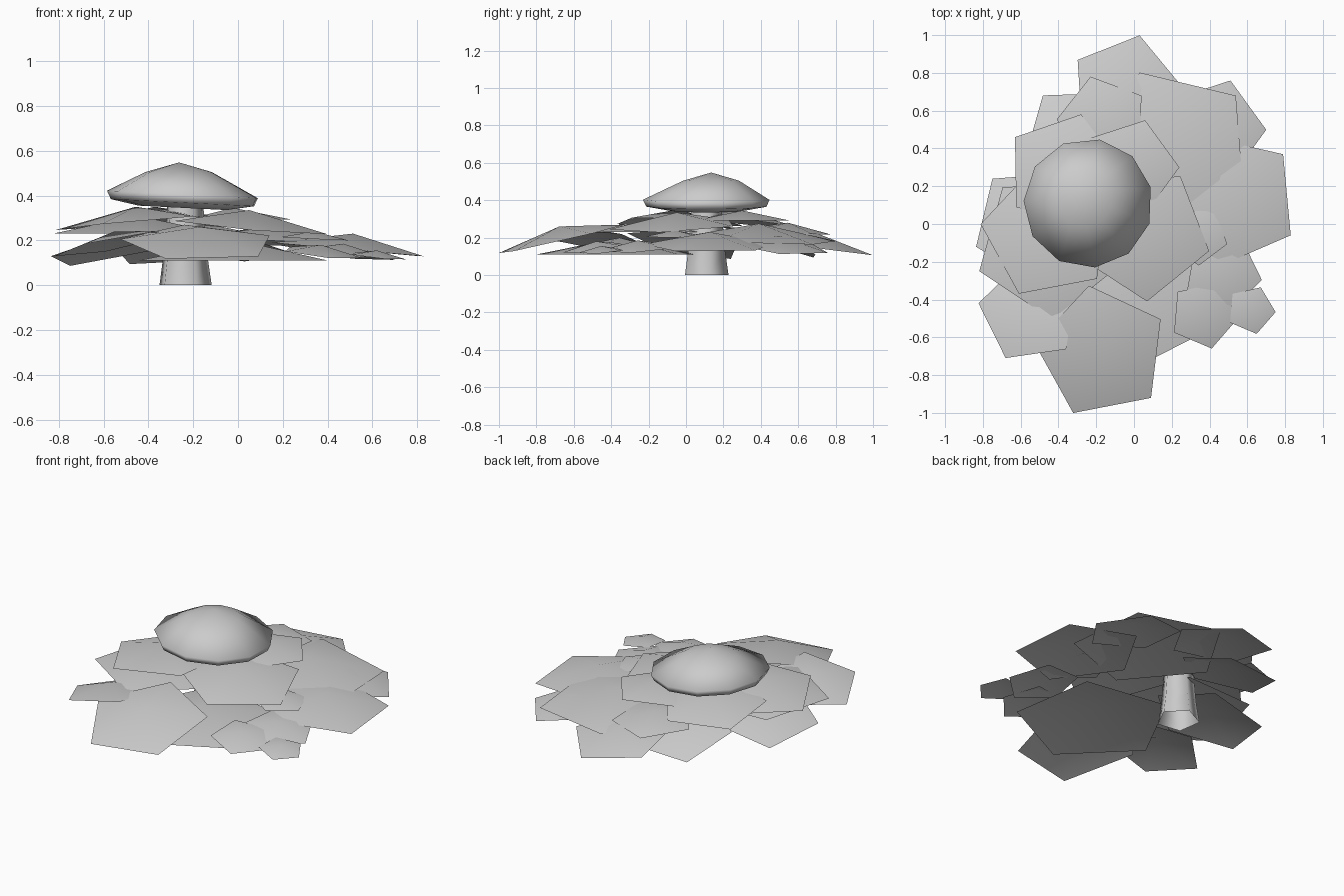
import bpy, bmesh
from math import sin, cos, radians, pi
from mathutils import Vector

cube = bpy.data.objects.get("Cube")
if cube:
    bpy.data.objects.remove(cube)

GREY = (0.6, 0.6, 0.6, 1)
mat = bpy.data.materials.new("plain grey")
mat.use_nodes = True
mat.diffuse_color = GREY
mat.node_tree.nodes["Principled BSDF"].inputs["Base Color"].default_value = GREY

STEM = Vector((-0.24, 0.105))


def finish(name, bm, angle):
    mesh = bpy.data.meshes.new(name)
    bm.to_mesh(mesh)
    bm.free()
    mesh.materials.append(mat)
    ob = bpy.data.objects.new(name, mesh)
    bpy.context.collection.objects.link(ob)
    bpy.ops.object.select_all(action='DESELECT')
    ob.select_set(True)
    bpy.context.view_layer.objects.active = ob
    bpy.ops.object.shade_smooth_by_angle(angle=radians(angle))
    return ob


def leaf(name, x, y, r, turn, top, tilt, downhill=None):
    """Shallow open five-sided cone, leaning away from the stem or downhill."""
    bm = bmesh.new()
    if downhill is None:
        out = (Vector((x, y)) - STEM).normalized()
    else:
        out = Vector((cos(radians(downhill)), sin(radians(downhill))))
    rim = []
    for i in range(5):
        a = radians(turn + 72 * i)
        off = Vector((cos(a), sin(a))) * r
        z = top - 0.2 * r - tilt * off.dot(out)
        rim.append(bm.verts.new((x + off.x, y + off.y, z)))
    apex = bm.verts.new((x, y, top))
    for i in range(5):
        bm.faces.new((rim[i], rim[(i + 1) % 5], apex))
    finish(name, bm, 40)


def lathe(name, centre, profile, sides, turn, angle):
    """Turned open surface; the profile runs from top to bottom."""
    bm = bmesh.new()
    rings = []
    for r, z in profile:
        rings.append([bm.verts.new((centre.x + r * cos(turn + 2 * pi * i / sides),
                                    centre.y + r * sin(turn + 2 * pi * i / sides), z))
                      for i in range(sides)])
    for a, b in zip(rings, rings[1:]):
        for i in range(sides):
            j = (i + 1) % sides
            bm.faces.new((a[j], a[i], b[i], b[j]))
    bmesh.ops.remove_doubles(bm, verts=bm.verts, dist=0.0005)
    bmesh.ops.recalc_face_normals(bm, faces=bm.faces)
    return finish(name, bm, angle)


# Stem and cap
lathe("stem", STEM, [(0.085, 0.37), (0.105, 0.13), (0.124, 0)], 5, radians(225), 80)
cap = lathe("cap", Vector((-0.243, 0.11)),
            [(0.0001, 0.548), (0.15, 0.505), (0.342, 0.405), (0.325, 0.368),
             (0.2, 0.345), (0.0001, 0.35)], 11, 0.25, 120)
for v in cap.data.vertices:
    if v.co.z < 0.45:
        v.co.z -= 0.05 * (v.co.x + 0.245)
    else:
        v.co.x -= 0.02
        v.co.y += 0.025

# Leaves: x, y, radius, turn, apex height, tilt, downhill direction
leaf("back_leaf", -0.045, 0.708, 0.30, 75.6, 0.22, 0.18)
leaf("large_back_left_leaf", 0.20, 0.39, 0.446, 40.5, 0.275, 0.05)
leaf("left_leaf", 0.514, 0.127, 0.367, 41.4, 0.23, 0.09)
leaf("back_left_leaf", 0.426, 0.499, 0.274, 72, 0.21, 0.18)
leaf("back_right_leaf", -0.31, 0.46, 0.28, 128, 0.23, 0.32)
leaf("upper_back_leaf", -0.164, 0.544, 0.245, 105.6, 0.28, 0.07)
leaf("upper_right_leaf", -0.372, 0.279, 0.315, 73, 0.35, 0.11, 117)
leaf("upper_back_left_leaf", -0.022, 0.30, 0.262, 72, 0.345, 0.0)
leaf("right_leaf", -0.545, 0.0, 0.315, 130.5, 0.23, 0.26, 140)
leaf("lower_right_leaf", -0.451, -0.113, 0.393, 200.4, 0.31, 0.0)
leaf("upper_front_right_leaf", -0.457, -0.045, 0.358, 244.8, 0.35, 0.09, 165)
leaf("front_right_leaf", -0.552, -0.466, 0.275, 242.3, 0.24, 0.215, 152)
leaf("front_leaf", -0.171, -0.677, 0.357, -43, 0.26, 0.229, 275)
leaf("upper_front_left_leaf", 0.05, -0.05, 0.36, -87, 0.335, 0.10)
leaf("low_front_leaf", 0.0, -0.355, 0.45, -99, 0.2, 0.0)
leaf("low_left_leaf", 0.34, -0.06, 0.16, 55, 0.24, 0.05)
leaf("small_leaf_a", 0.37, -0.48, 0.184, -77, 0.18, 0.15)
leaf("small_leaf_b", 0.62, -0.455, 0.13, -77, 0.155, 0.12)
leaf("small_leaf_c", 0.47, -0.26, 0.21, -10, 0.185, 0.12)
